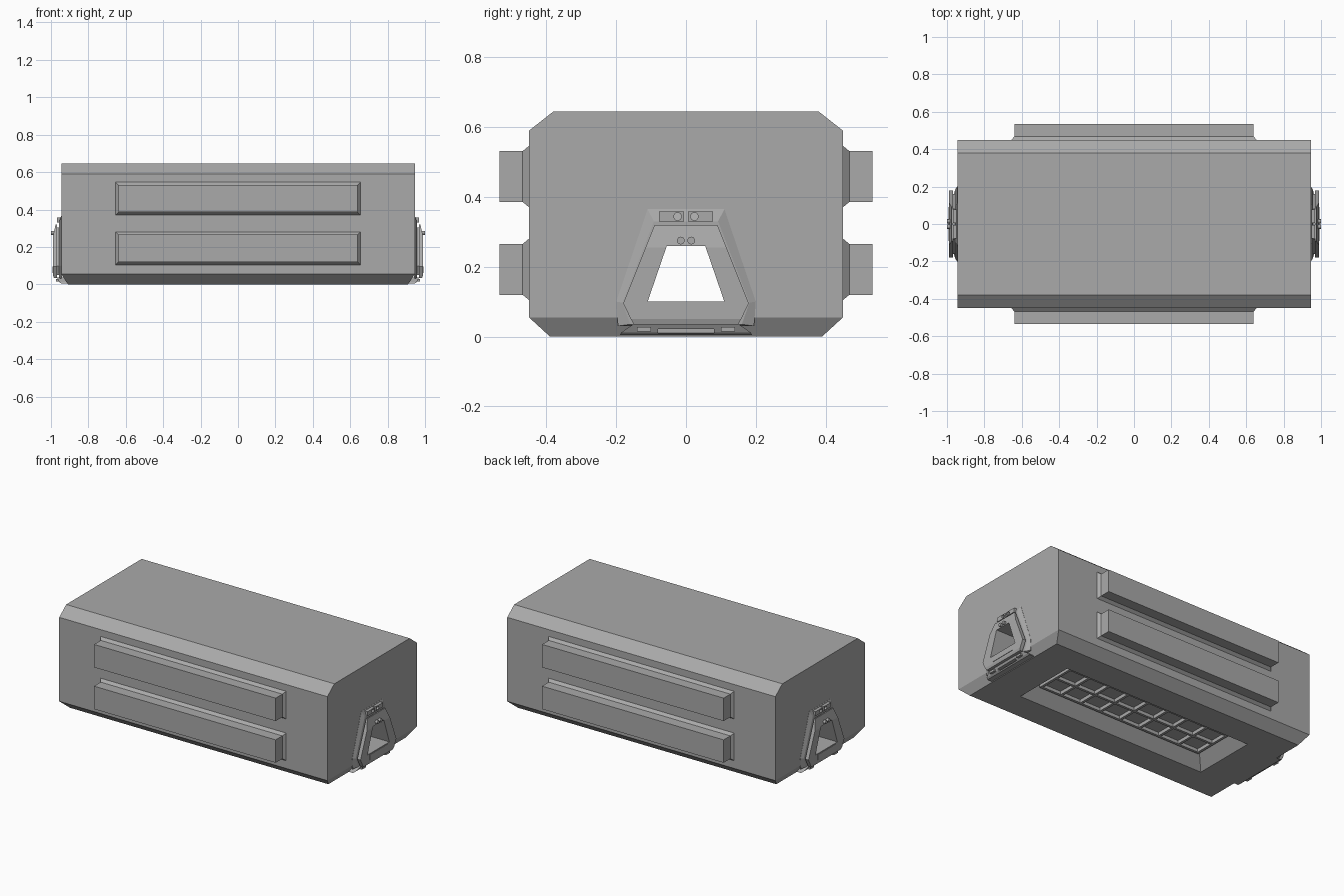
import bpy, bmesh, math
from mathutils import Matrix

cube = bpy.data.objects.get("Cube")
if cube:
    bpy.data.objects.remove(cube)

# Single plain grey finish
grey = bpy.data.materials.new("plain_grey")
grey.use_nodes = True
grey.diffuse_color = (0.4, 0.4, 0.4, 1)
bsdf = grey.node_tree.nodes["Principled BSDF"]
bsdf.inputs["Base Color"].default_value = grey.diffuse_color
bsdf.inputs["Roughness"].default_value = 0.7


def finish(name, bm):
    bmesh.ops.recalc_face_normals(bm, faces=bm.faces)
    mesh = bpy.data.meshes.new(name)
    bm.to_mesh(mesh)
    bm.free()
    mesh.materials.append(grey)
    ob = bpy.data.objects.new(name, mesh)
    bpy.context.collection.objects.link(ob)
    return ob


def loft(name, rings):
    """Skin matching rings of points and cap both ends."""
    bm = bmesh.new()
    loops = [[bm.verts.new(p) for p in ring] for ring in rings]
    n = len(loops[0])
    for a, b in zip(loops, loops[1:]):
        for i in range(n):
            j = (i + 1) % n
            bm.faces.new((a[i], a[j], b[j], b[i]))
    bm.faces.new(loops[0][::-1])
    bm.faces.new(loops[-1])
    return finish(name, bm)


def rect_z(x0, x1, hy, z):
    return [(x0, -hy, z), (x1, -hy, z), (x1, hy, z), (x0, hy, z)]


def rect_y(hx, z0, z1, y):
    return [(-hx, y, z0), (hx, y, z0), (hx, y, z1), (-hx, y, z1)]


def mirror_yz(half, x):
    """Close a half outline of (y, z) points at a given x."""
    return [(x, y, z) for y, z in half] + [(x, -y, z) for y, z in reversed(half)]


def box(name, x0, x1, y0, y1, z0, z1):
    return loft(name, [[(x0, y0, z), (x1, y0, z), (x1, y1, z), (x0, y1, z)]
                       for z in (z0, z1)])


def rod(name, x0, x1, y, z, r, sides=16):
    circle = [(y + r * math.cos(math.tau * i / sides),
               z + r * math.sin(math.tau * i / sides)) for i in range(sides)]
    return loft(name, [[(x, a, b) for a, b in circle] for x in (x0, x1)])


def cut(ob, cutter, keep=False):
    mod = ob.modifiers.new("cut", "BOOLEAN")
    mod.operation = "DIFFERENCE"
    mod.solver = "EXACT"
    mod.object = cutter
    bpy.context.view_layer.update()
    graph = bpy.context.evaluated_depsgraph_get()
    mesh = bpy.data.meshes.new_from_object(ob.evaluated_get(graph))
    ob.modifiers.clear()
    ob.data = mesh
    if not keep:
        bpy.data.objects.remove(cutter)


# Main body with chamfered long edges and tapered underside
body = loft("body", [rect_z(-hx, hx, hy, z) for z, hx, hy in
                     ((0, 0.91, 0.39), (0.055, 0.945, 0.45),
                      (0.59, 0.945, 0.45), (0.645, 0.945, 0.38))])

# Through opening shared by the body and the end frames
opening = [(0.11, 0.1), (0.055, 0.26)]
tunnel = loft("tunnel_cutter", [mirror_yz(opening, x) for x in (-1.1, 1.1)])
tunnel.hide_render = True
cut(body, tunnel, keep=True)

# Sloped recess in the underside
recess = loft("recess_cutter", [rect_z(-hx, hx, hy, z) for z, hx, hy in
                                ((-0.02, 0.70, 0.228), (0, 0.68, 0.21),
                                 (0.08, 0.61, 0.14))])
recess.hide_render = True
cut(body, recess)

# Grille in the recess, two rows of eight cells
for i in range(9):
    x = -0.59 + i * 1.18 / 8
    box("grille_cross_bar", x - 0.008, x + 0.008, -0.135, 0.135, 0.058, 0.082)
for y in (-0.13, 0, 0.13):
    box("grille_long_bar", -0.598, 0.598, y - 0.008, y + 0.008, 0.059, 0.082)

# Two bumper rails on each long side, on chamfered mounts
for s in (-1, 1):
    for z in (0.1925, 0.4585):
        loft("rail_mount", [rect_y(0.66, z - 0.09, z + 0.09, s * 0.445),
                            rect_y(0.655, z - 0.088, z + 0.088, s * 0.45),
                            rect_y(0.64, z - 0.073, z + 0.073, s * 0.468)])
        loft("rail", [rect_y(0.64, z - 0.073, z + 0.073, s * y)
                      for y in (0.46, 0.535)])

# End fittings, repeated on both ends
outer = [(0.195, 0.03), (0.2, 0.1), (0.11, 0.365)]
inner = [(0.16, 0.035), (0.182, 0.097), (0.092, 0.33)]
neck = [(0.135, 0.05), (0.16, 0.098), (0.08, 0.305)]
for s in (-1, 1):
    # Flared base plate and the neck behind the frame
    flare = loft("end_base", [mirror_yz(outer, s * 0.94), mirror_yz(outer, s * 0.946),
                              mirror_yz(inner, s * 0.958)])
    stem = loft("end_neck", [mirror_yz(neck, s * x) for x in (0.95, 0.972)])

    # Upright frame, leaning back along its top bar
    frame = loft("end_frame", [rect_z(s * 0.967, s * x, hy, z) for z, hy, x in
                               ((0.035, 0.15, 0.985), (0.05, 0.158, 0.99),
                                (0.095, 0.18, 0.99), (0.255, 0.116, 0.99),
                                (0.32, 0.09, 0.975))])
    for part in (flare, stem, frame):
        cut(part, tunnel, keep=True)

    # Raised sill under the opening
    box("frame_sill", s * 0.985, s * 0.993, -0.09, 0.09, 0.06, 0.095)

    # Lower lip with a slot
    lip = loft("end_lip", [rect_z(s * 0.89, s * x, hy, z) for z, hy, x in
                           ((0.004, 0.19, 0.945), (0.012, 0.185, 0.955),
                            (0.036, 0.15, 0.968))])
    slot = box("slot_cutter", s * 0.94, s * 1.0, -0.08, 0.08, 0.01, 0.022)
    cut(lip, slot)

    for t in (-1, 1):
        # Pins on the frame and drilled tabs above it
        rod("frame_pin", s * 0.97, s * 1.0, t * 0.015, 0.275, 0.011)
        y0, y1 = sorted((t * 0.006, t * 0.077))
        tab = box("top_tab", s * 0.94, s * 0.968, y0, y1, 0.33, 0.358)
        hole = rod("hole_cutter", s * 0.95, s * 0.99, t * 0.024, 0.344, 0.011)
        cut(tab, hole)
        # Side feet of the lip
        y0, y1 = sorted((t * 0.1, t * 0.14))
        box("lip_foot", s * 0.94, s * 0.972, y0, y1, 0.014, 0.028)

bpy.data.objects.remove(tunnel)
